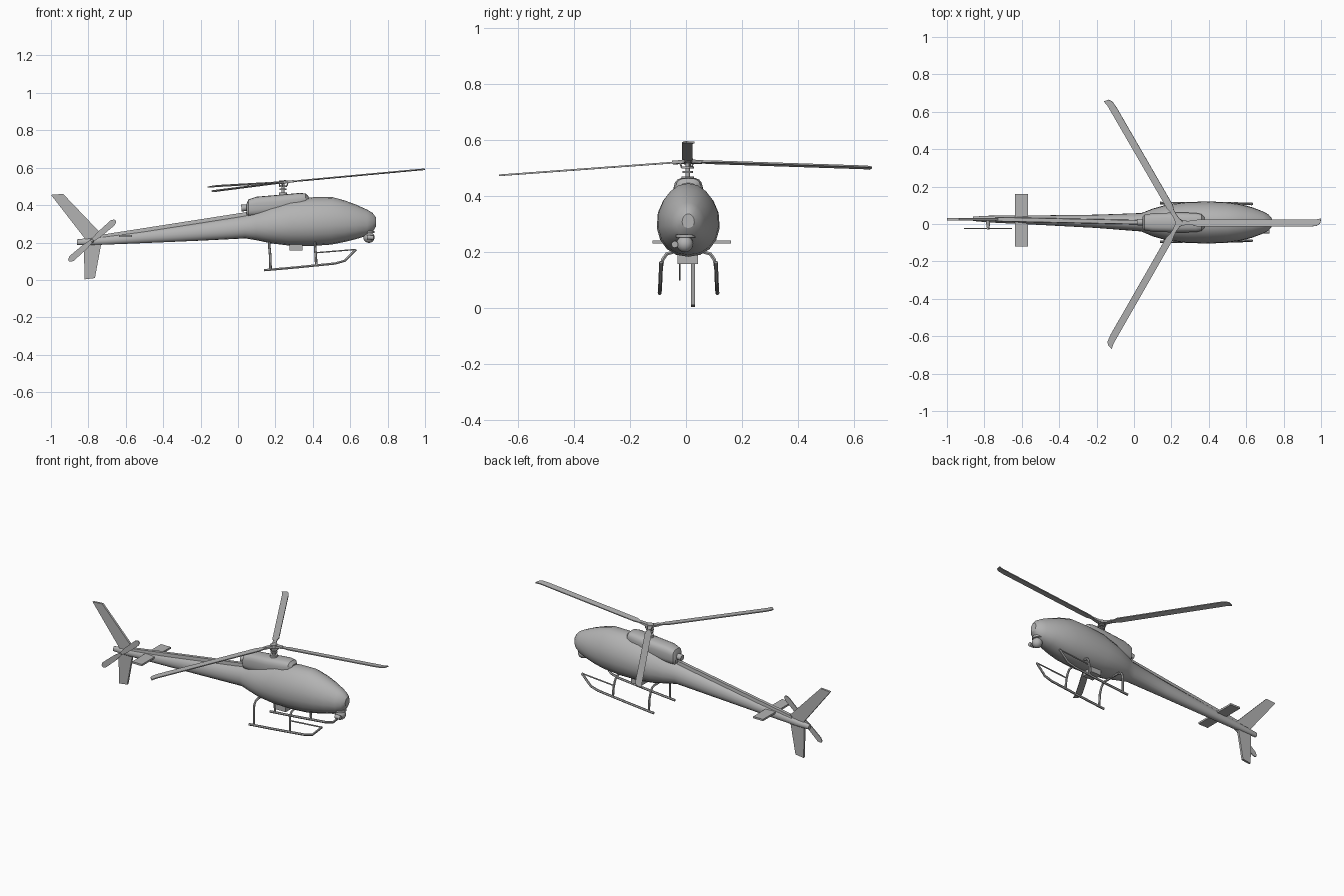
import bpy, bmesh, math
from mathutils import Matrix, Vector

if "Cube" in bpy.data.objects:
    bpy.data.objects.remove(bpy.data.objects["Cube"], do_unlink=True)

grey = bpy.data.materials.new("mid grey")
grey.use_nodes = True
grey.diffuse_color = (0.45, 0.45, 0.45, 1)
grey.node_tree.nodes["Principled BSDF"].inputs["Base Color"].default_value = (0.45, 0.45, 0.45, 1)


def finish(ob, angle=30):
    ob.data.materials.clear()
    ob.data.materials.append(grey)
    bpy.ops.object.select_all(action="DESELECT")
    ob.select_set(True)
    bpy.context.view_layer.objects.active = ob
    bpy.ops.object.shade_smooth_by_angle(angle=math.radians(angle))
    return ob


def from_bmesh(name, bm, matrix=None):
    if matrix:
        bm.transform(matrix)
    bmesh.ops.recalc_face_normals(bm, faces=bm.faces)
    me = bpy.data.meshes.new(name)
    bm.to_mesh(me)
    bm.free()
    ob = bpy.data.objects.new(name, me)
    bpy.context.collection.objects.link(ob)
    return finish(ob)


def loft(name, rings):
    bm = bmesh.new()
    rows = [[bm.verts.new(p) for p in ring] for ring in rings]
    n = len(rows[0])
    for a, b in zip(rows, rows[1:]):
        for i in range(n):
            j = (i + 1) % n
            bm.faces.new((a[i], a[j], b[j], b[i]))
    bm.faces.new(rows[0])
    bm.faces.new(rows[-1])
    return from_bmesh(name, bm)


def plate(name, outline, thick, matrix):
    """Flat outline in local xy, thickened about local z."""
    bm = bmesh.new()
    face = bm.faces.new([bm.verts.new((x, y, -thick / 2)) for x, y in outline])
    top = bmesh.ops.extrude_face_region(bm, geom=[face])["geom"]
    bmesh.ops.translate(bm, vec=(0, 0, thick), verts=[v for v in top if isinstance(v, bmesh.types.BMVert)])
    return from_bmesh(name, bm, matrix)


def rod(name, a, b, r1, r2=None, sides=14):
    a, b = Vector(a), Vector(b)
    bm = bmesh.new()
    bmesh.ops.create_cone(bm, cap_ends=True, segments=sides, radius1=r1,
                          radius2=r1 if r2 is None else r2, depth=(b - a).length)
    turn = (b - a).to_track_quat("Z", "Y").to_matrix().to_4x4()
    return from_bmesh(name, bm, Matrix.Translation((a + b) / 2) @ turn)


def tube(name, points, radius):
    cu = bpy.data.curves.new(name, "CURVE")
    cu.dimensions = "3D"
    cu.bevel_depth, cu.bevel_resolution, cu.use_fill_caps = radius, 1, True
    sp = cu.splines.new("POLY")
    sp.points.add(len(points) - 1)
    for p, co in zip(sp.points, points):
        p.co = (*co, 1)
    ob = bpy.data.objects.new(name, cu)
    bpy.context.collection.objects.link(ob)
    bpy.ops.object.select_all(action="DESELECT")
    ob.select_set(True)
    bpy.context.view_layer.objects.active = ob
    bpy.ops.object.convert(target="MESH")
    return finish(bpy.context.object, 50)


def oval(x, low, high, half, cy, power=0.9, narrow=0.0, sides=18):
    """Rounded cross-section, optionally narrower towards the top."""
    pts = []
    for i in range(sides):
        t = math.tau * (i + 0.5) / sides
        c, s = math.cos(t), math.sin(t)
        y = half * math.copysign(abs(c) ** power, c) * (1 - narrow * max(s, 0))
        z = math.copysign(abs(s) ** power, s)
        pts.append((x, cy + y, (low + high) / 2 + z * (high - low) / 2))
    return pts


def mid_y(x):
    return 0.008 + 0.02 * max(0, (0.1 - x) / 0.96)


# Cabin and tail boom: x, bottom, top, half width
body = [(-.86, .187, .217, .012), (-.78, .186, .226, .018), (-.5, .197, .262, .026),
        (-.2, .21, .305, .036), (.04, .222, .345, .05), (.1, .212, .37, .075),
        (.18, .195, .40, .098), (.28, .183, .43, .111), (.4, .182, .442, .114),
        (.5, .189, .444, .11), (.57, .203, .425, .099), (.63, .218, .403, .083),
        (.69, .236, .376, .06), (.72, .256, .358, .043), (.737, .285, .335, .022)]
loft("fuselage", [oval(x, a, b, w, mid_y(x), 0.9, 0.2) for x, a, b, w in body])

# Drive shaft cover along the boom
loft("shaft_cover", [[(x, mid_y(x) + dy, z + dz) for dy, dz in
                      ((-.012, -.02), (-.01, 0), (.01, 0), (.012, -.02))]
                     for x, z in ((-.74, .24), (.08, .368))])

# Engine housing and exhaust
housing = [(.045, .35, .405, .03), (.055, .34, .43, .042), (.10, .34, .445, .05),
           (.22, .35, .455, .054), (.33, .37, .465, .052), (.362, .385, .462, .044),
           (.378, .40, .445, .028)]
loft("engine_housing", [oval(x, a, b, w, .008, 0.65) for x, a, b, w in housing])
rod("exhaust", (.06, .01, .388), (.018, .01, .384), .018)

# Rotor mast
hub = Vector((.24, .006, .522))
for name, low, high, r in (("mast", .44, .525, .008), ("mast_base", .455, .468, .022),
                           ("swash_plate_lower", .482, .489, .019),
                           ("swash_plate_upper", .497, .504, .022)):
    rod(name, (hub.x, hub.y, low), (hub.x, hub.y, high), r)

# Main rotor, tilted back, three blades with swept tips
tilt = (Matrix.Translation(hub) @ Matrix.Rotation(-.092, 4, "Y") @ Matrix.Rotation(.02, 4, "X"))
blade = [(.03, -.01), (.075, -.012), (.1, -.02), (.7, -.02), (.74, -.016), (.758, -.004),
         (.764, .024), (.735, .018), (.1, .017), (.075, .012), (.03, .01)]
for i in range(3):
    spin = tilt @ Matrix.Rotation(math.tau * i / 3, 4, "Z")
    plate(f"rotor_blade_{i + 1}", blade, .006, spin @ Matrix.Rotation(-.1, 4, "X"))
    plate(f"rotor_arm_{i + 1}", [(0, -.016), (.06, -.009), (.06, .009), (0, .016)], .012, spin)
    rod(f"pitch_link_{i + 1}", spin @ Vector((.02, .008, -.022)), spin @ Vector((.028, .008, 0)), .003, sides=8)
rod("rotor_hub", tilt @ Vector((0, 0, -.008)), tilt @ Vector((0, 0, .01)), .02)

# Tail fins stand in the xz plane
upright = Matrix.Translation((0, .025, 0)) @ Matrix.Rotation(math.pi / 2, 4, "X")
plate("upper_fin", [(-1, .455), (-.935, .46), (-.72, .235), (-.74, .2), (-.81, .21)], .013, upright)
plate("lower_fin", [(-.825, .21), (-.728, .21), (-.765, .01), (-.82, .003)], .013, upright)

# Stabiliser
plate("stabiliser", [(-.635, -.12), (-.568, -.12), (-.568, .16), (-.635, .16)], .011,
      Matrix.Translation((0, 0, .234)))

# Tail rotor
half = [(.0, -.008), (.05, -.015), (.145, -.017), (.162, -.009), (.166, 0),
        (.162, .009), (.145, .017), (.05, .015), (0, .008)]
paddle = half + [(-x, -y) for x, y in half[1:-1]]
plate("tail_rotor", paddle, .005, Matrix.Translation((-.78, -.023, .21))
      @ Matrix.Rotation(math.pi / 2, 4, "X") @ Matrix.Rotation(math.radians(41), 4, "Z"))
rod("tail_rotor_shaft", (-.78, .025, .21), (-.78, -.03, .21), .014, .006)

# Landing skids, struts and steps
for side, label in ((1, "left"), (-1, "right")):
    def at(x, y, z):
        return (x, .009 + side * y, z)
    tube(f"{label}_skid", [at(.14, .103, .052), at(.3, .102, .066), at(.52, .101, .088),
                           at(.57, .1, .102), at(.632, .098, .163)], .007)
    for name, x, foot in (("rear", .168, .058), ("front", .412, .078)):
        tube(f"{label}_{name}_strut", [at(x, .0, .2), at(x, .055, .199), at(x, .078, .192),
                                       at(x, .092, .172), at(x + .004, .1, .13),
                                       at(x + .006, .102, foot)], .007)
    tube(f"{label}_step", [at(.412, .097, .145), at(.632, .098, .163)], .004)

# Belly box
plate("belly_box", [(.275, -.03), (.345, -.03), (.345, .042), (.275, .042)], .05,
      Matrix.Translation((0, 0, .181)))

# Camera under the nose
rod("camera_mount", (.695, 0, .25), (.695, 0, .262), .035)
rod("camera_neck", (.695, 0, .235), (.695, 0, .29), .018)
ball = bmesh.new()
bmesh.ops.create_uvsphere(ball, u_segments=16, v_segments=10, radius=.03)
from_bmesh("camera_ball", ball, Matrix.Translation((.7, -.004, .228)))
rod("camera_side_lamp", (.69, -.04, .228), (.725, -.04, .226), .012)
rod("camera_lamp_arm", (.7, -.045, .228), (.7, 0, .228), .006)
